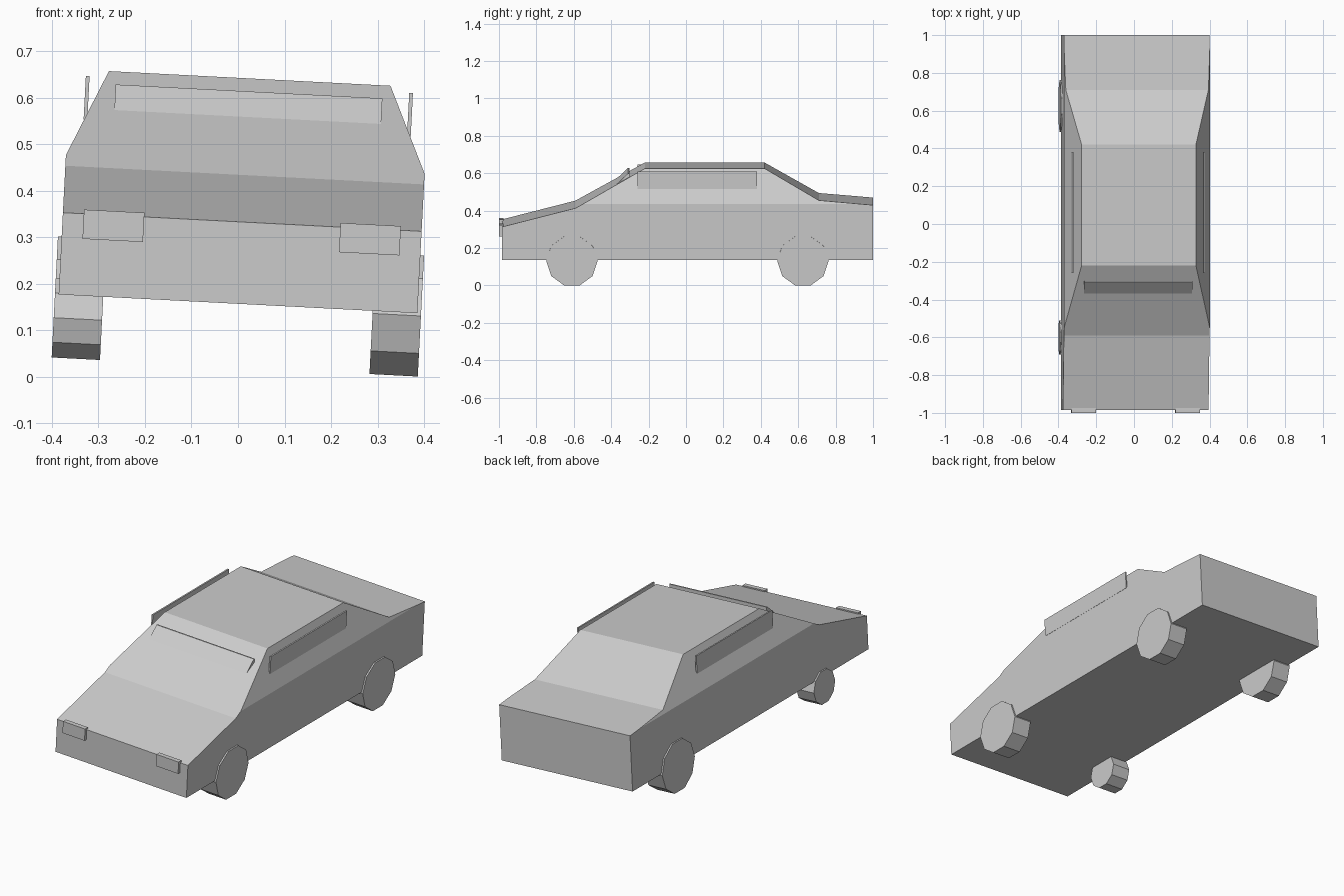
import bpy, bmesh, math
from mathutils import Matrix, Vector

if "Cube" in bpy.data.objects:
    bpy.data.objects.remove(bpy.data.objects["Cube"], do_unlink=True)

GREY = (0.6, 0.6, 0.6, 1)
paint = bpy.data.materials.new("grey paint")
paint.use_nodes = True
paint.diffuse_color = GREY
paint.node_tree.nodes["Principled BSDF"].inputs["Base Color"].default_value = GREY

# The whole car leans slightly to one side on its uneven wheels
LEAN = Matrix.Translation((0, 0, 0.157)) @ Matrix.Rotation(0.052, 4, 'Y')


def finish(bm, name):
    bmesh.ops.recalc_face_normals(bm, faces=bm.faces)
    mesh = bpy.data.meshes.new(name)
    bm.to_mesh(mesh)
    bm.free()
    mesh.materials.append(paint)
    obj = bpy.data.objects.new(name, mesh)
    bpy.context.collection.objects.link(obj)
    obj.matrix_world = LEAN
    return obj


def prism(profile, x0, x1):
    """Side profile of (y, z) points extruded across from x0 to x1."""
    bm = bmesh.new()
    face = bm.faces.new([bm.verts.new((x0, y, z)) for y, z in profile])
    out = bmesh.ops.extrude_face_region(bm, geom=[face])
    moved = [v for v in out["geom"] if isinstance(v, bmesh.types.BMVert)]
    bmesh.ops.translate(bm, verts=moved, vec=(x1 - x0, 0, 0))
    return bm


def box(name, x0, x1, y0, y1, z0, z1):
    return finish(prism([(y0, z0), (y1, z0), (y1, z1), (y0, z1)], x0, x1), name)


# Body: wedge profile, with the cabin sides sliced inward above the shoulder
HALF, SHOULDER, ROOF_HALF, ROOF = 0.386, 0.30, 0.303, 0.485
bm = prism([(-0.985, 0), (1, 0), (1, 0.293), (0.71, 0.318), (0.42, ROOF),
            (-0.22, ROOF), (-0.59, 0.277), (-0.985, 0.176)], -HALF, HALF)
for side in (-1, 1):
    cut = bmesh.ops.bisect_plane(
        bm, geom=bm.verts[:] + bm.edges[:] + bm.faces[:], dist=1e-5,
        plane_co=(side * HALF, 0, SHOULDER),
        plane_no=Vector((side * (ROOF - SHOULDER), 0, HALF - ROOF_HALF)).normalized(),
        clear_outer=True)
    rim = [e for e in cut["geom_cut"] if isinstance(e, bmesh.types.BMEdge)]
    bmesh.ops.holes_fill(bm, edges=rim, sides=0)
finish(bm, "body")

# Raised windscreen panel
finish(prism([(-0.368, 0.402), (-0.31, 0.457), (-0.303, 0.457), (-0.303, 0.425)],
             -0.287, 0.287), "windscreen")

# Upright side window plates and headlights
for side, label in ((-1, "right"), (1, "left")):
    box("side_window_" + label, side * 0.344, side * 0.352, -0.26, 0.38, 0.378, 0.472)
    box("headlight_" + label, side * 0.211, side * 0.341, -1, -0.975, 0.122, 0.185)

# Ten-sided wheels standing on one plane; the front right one is smaller
GROUND = -0.136
WHEELS = (("front_left", 1, -0.61, 0.137), ("rear_left", 1, 0.625, 0.137),
          ("front_right", -1, -0.60, 0.09), ("rear_right", -1, 0.625, 0.137))
for label, side, y, radius in WHEELS:
    axle = GROUND + radius * math.cos(math.pi / 10)
    turns = [math.tau * i / 10 for i in range(10)]
    rim = [(y + radius * math.cos(a), axle + radius * math.sin(a)) for a in turns]
    finish(prism(rim, side * 0.29, side * 0.394), "wheel_" + label)
